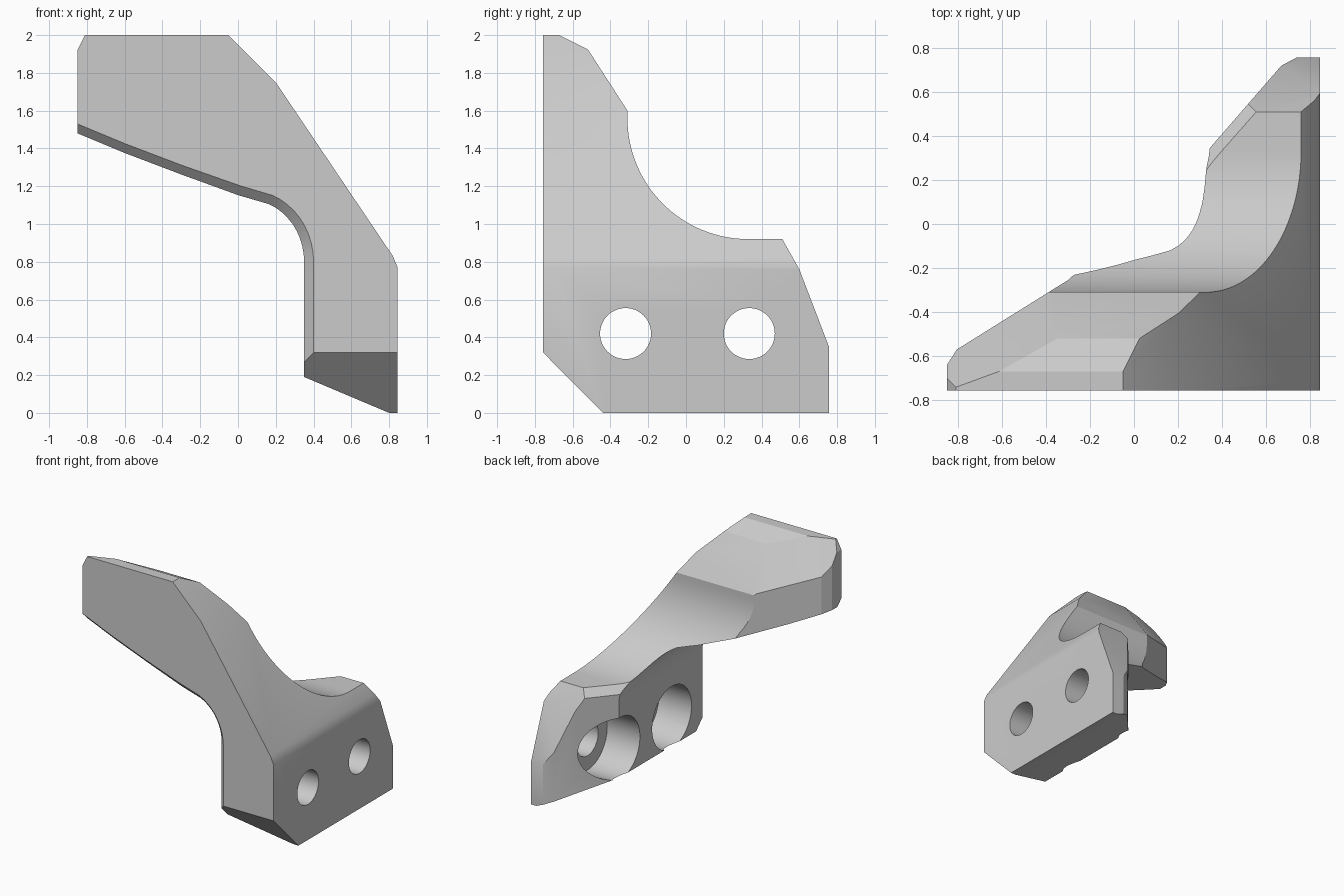
import bpy, bmesh, math
from mathutils import Vector

cube = bpy.data.objects.get("Cube")
if cube:
    bpy.data.objects.remove(cube, do_unlink=True)

grey = bpy.data.materials.new("light grey")
grey.use_nodes = True
colour = (0.6, 0.6, 0.6, 1)
grey.diffuse_color = colour
grey.node_tree.nodes["Principled BSDF"].inputs["Base Color"].default_value = colour


def make_object(name, bm):
    bmesh.ops.recalc_face_normals(bm, faces=bm.faces)
    mesh = bpy.data.meshes.new(name)
    bm.to_mesh(mesh)
    bm.free()
    mesh.materials.append(grey)
    obj = bpy.data.objects.new(name, mesh)
    bpy.context.collection.objects.link(obj)
    return obj


def loft(name, rings):
    """Closed solid through rings of equal length, capped at both ends."""
    bm = bmesh.new()
    loops = [[bm.verts.new(p) for p in ring] for ring in rings]
    bm.faces.new(loops[0])
    bm.faces.new(loops[-1])
    for a, b in zip(loops, loops[1:]):
        for i in range(len(a)):
            j = (i + 1) % len(a)
            bm.faces.new((a[i], a[j], b[j], b[i]))
    return make_object(name, bm)


def combine(target, cutter, operation):
    mod = target.modifiers.new(operation.title(), 'BOOLEAN')
    mod.operation = operation
    mod.solver = 'EXACT'
    mod.object = cutter
    bpy.context.view_layer.objects.active = target
    bpy.ops.object.modifier_apply(modifier=mod.name)
    bpy.data.objects.remove(cutter, do_unlink=True)


def trim(target, point, normal, half):
    """Cut away what lies beyond a plane, near a point."""
    n = Vector(normal).normalized()
    bm = bmesh.new()
    bmesh.ops.create_cube(bm, size=2 * half)
    bmesh.ops.translate(bm, verts=bm.verts, vec=(0, 0, half))
    bmesh.ops.transform(bm, verts=bm.verts, matrix=n.to_track_quat('Z', 'Y').to_matrix().to_4x4())
    bmesh.ops.translate(bm, verts=bm.verts, vec=point)
    combine(target, make_object("trim_cutter", bm), 'DIFFERENCE')


def bore(target, y, z, radius, x0, x1):
    """Round hole along x."""
    ring = [(y + radius * math.cos(a), z + radius * math.sin(a))
            for a in (math.tau * i / 48 for i in range(48))]
    combine(target, loft("bore_cutter", [[(x, p, q) for p, q in ring] for x in (x0, x1)]), 'DIFFERENCE')


# Front profile: outer edge, then the inner edge with its chamfer direction
outer = [(-0.85, 1.92), (-0.81, 2), (-0.05, 2), (0.2, 1.75), (0.82, 0.83),
         (0.845, 0.77), (0.845, 0), (0.8, 0)]
inner = [(0.35, 0.19, 0.05, -0.02), (0.35, 0.8, 0.05, 0)]
for i in range(1, 10):
    a = math.radians(7.5 * i)
    inner.append((0.05 + 0.3 * math.cos(a), 0.8 + 0.33 * math.sin(a),
                  0.05 * math.cos(a), 0.05 * math.sin(a)))
inner += [(0, 1.153, 0.01, 0.05), (-0.3, 1.262, 0, 0.05), (-0.6, 1.376, 0, 0.05), (-0.85, 1.48, 0, 0.05)]


def front_ring(y, chamfer):
    return [(x, y, z) for x, z in outer] + [(x + chamfer * u, y, z + chamfer * v) for x, z, u, v in inner]


bracket = loft("bracket", [front_ring(-0.757, 1), front_ring(-0.707, 0), front_ring(0.757, 0)])

# Side profile with the large concave sweep
side = [(-0.757, 2), (-0.67, 2), (-0.52, 1.925), (-0.31, 1.6)]
for i in range(33):
    a = math.pi + math.pi / 2 * i / 32
    side.append((0.33 + 0.64 * math.cos(a), 1.56 + 0.64 * math.sin(a)))
side += [(0.51, 0.92), (0.6, 0.76), (0.757, 0.35), (0.757, 0), (-0.44, 0), (-0.757, 0.32)]
combine(bracket, loft("side_cutter", [[(x, y, z) for y, z in side] for x in (-1, 1)]), 'INTERSECT')

# Plan profile with the slanted rear faces
plan = [(-0.85, -0.8), (0.9, -0.8), (0.9, 0.8), (0.845, 0.757), (0.74, 0.757), (0.67, 0.72),
        (0.34, 0.34), (0.2, 0.2), (-0.3, -0.255), (-0.805, -0.57), (-0.85, -0.64)]
combine(bracket, loft("plan_cutter", [[(x, y, z) for x, y in plan] for z in (-0.2, 2.2)]), 'INTERSECT')

# Slanted facets at the arm tip and at the shoulder of the foot
trim(bracket, (-0.805, -0.74, 2), (-0.515, 1.41, 1), 0.9)
trim(bracket, (0.45, 0.39, 0.92), (-0.92, 0.81, 1), 0.25)

# Bolt holes with counterbores from the inner side
for y in (-0.32, 0.335):
    bore(bracket, y, 0.42, 0.135, 0.1, 1)
    bore(bracket, y, 0.42, 0.25, 0.1, 0.64)

# Smooth curves, sharp creases
bpy.ops.object.select_all(action='DESELECT')
bracket.select_set(True)
bpy.context.view_layer.objects.active = bracket
bpy.ops.object.shade_smooth_by_angle(angle=math.radians(25))
